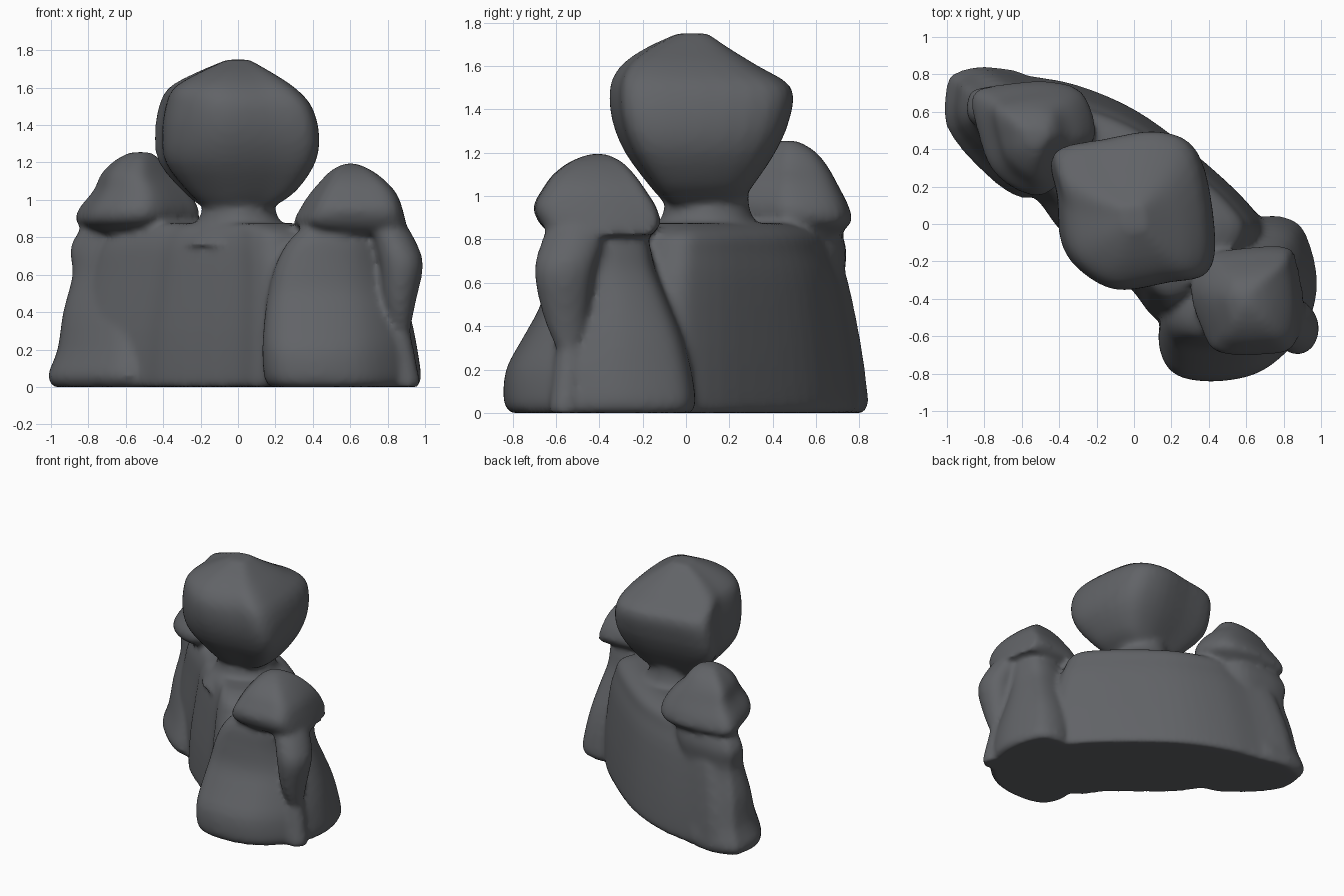
import bpy, bmesh, math
from mathutils import Vector

stone = bpy.data.materials.new("slate grey")
stone.diffuse_color = (0.12, 0.125, 0.135, 1)


def spline(pts, n, closed):
    """Catmull-Rom resampling with n steps per span."""
    pts = [Vector(p) for p in pts]
    m, out = len(pts), []
    get = (lambda i: pts[i % m]) if closed else (lambda i: pts[max(0, min(m - 1, i))])
    for i in range(m if closed else m - 1):
        a, b, c, d = (get(i + k) for k in (-1, 0, 1, 2))
        for s in range(n):
            t = s / n
            out.append(0.5 * (2 * b + (c - a) * t + (2 * a - 5 * b + 4 * c - d) * t * t
                              + (3 * b - a - 3 * c + d) * t ** 3))
    if not closed:
        out.append(pts[-1])
    return out


def loft(bm, outline, levels):
    """Stack one outline, fitted to (z, x0, x1, y0, y1) at every level."""
    ring = spline(outline, 4, True)
    xs, ys = [p[0] for p in outline], [p[1] for p in outline]
    unit = [((p.x - min(xs)) / (max(xs) - min(xs)), (p.y - min(ys)) / (max(ys) - min(ys)))
            for p in ring]
    rows = []
    for z, x0, x1, y0, y1 in spline(levels, 3, False):
        rows.append([bm.verts.new((x0 + u * (x1 - x0), y0 + v * (y1 - y0), z)) for u, v in unit])
    n = len(unit)
    for low, high in zip(rows, rows[1:]):
        for i in range(n):
            j = (i + 1) % n
            bm.faces.new((low[i], low[j], high[j], high[i]))
    bm.faces.new(rows[0][::-1])
    bm.faces.new(rows[-1])


def fuse(name, parts, voxel=0.02):
    """Fuse the lofted parts into one smooth clay-like skin."""
    bm = bmesh.new()
    for outline, levels in parts:
        loft(bm, outline, levels)
    bmesh.ops.recalc_face_normals(bm, faces=bm.faces)
    me = bpy.data.meshes.new(name)
    bm.to_mesh(me)
    bm.free()
    me.materials.append(stone)
    ob = bpy.data.objects.new(name, me)
    bpy.context.collection.objects.link(ob)
    rm = ob.modifiers.new("fuse", 'REMESH')
    rm.mode, rm.voxel_size, rm.use_smooth_shade = 'VOXEL', voxel, True
    sm = ob.modifiers.new("soften", 'SMOOTH')
    sm.factor, sm.iterations = 0.5, 6


circle = [(math.cos(a * math.pi / 4), math.sin(a * math.pi / 4)) for a in range(8)]

# Long curved middle body, running diagonally and narrowing upwards
wall = ([(.7, -.1), (.61, .1), (.3, .39), (0, .61), (-.3, .74), (-.55, .79), (-.85, .83),
         (-.9, .57), (-.78, .36), (-.53, .14), (-.4, -.03), (-.2, -.2), (-.02, -.35), (.1, -.5),
         (.25, -.55), (.5, -.4)],
        [(0, -.88, .69, -.53, .81), (.05, -.9, .71, -.55, .83), (.3, -.87, .7, -.53, .8),
         (.6, -.79, .65, -.47, .74), (.74, -.74, .6, -.42, .69), (.81, -.69, .57, -.39, .66),
         (.85, -.62, .5, -.34, .6), (.875, -.5, .4, -.27, .5)])

# Robe of the right-hand figure
right_robe = ([(.98, -.3), (.93, -.08), (.85, .02), (.68, .04), (.4, -.05), (.2, -.35),
               (.13, -.6), (.2, -.78), (.4, -.83), (.65, -.79), (.83, -.66), (.94, -.5)],
              [(0, .17, .96, -.81, .02), (.05, .14, .98, -.84, .04), (.2, .13, .96, -.83, .02),
               (.35, .14, .93, -.75, -.02), (.5, .16, .89, -.67, -.08),
               (.65, .2, .85, -.64, -.14), (.78, .27, .84, -.62, -.17),
               (.88, .38, .82, -.58, -.2)])

# Hanging sleeve with an elbow at the outer right end
sleeve = (circle, [(.3, .82, .92, -.6, -.48), (.45, .78, .95, -.66, -.45),
                   (.65, .76, .99, -.7, -.42), (.78, .72, .95, -.67, -.38),
                   (.88, .66, .89, -.63, -.36)])

# Spread hem corner below the elbow
hem = (circle, [(0, .8, .97, -.63, -.48), (.05, .8, .97, -.63, -.48), (.3, .78, .92, -.6, -.46)])

# Robe of the left-hand figure
left_robe = ([(-1, .75), (-1, .52), (-.8, .28), (-.6, .15), (-.42, .22), (-.4, .5),
              (-.55, .78), (-.8, .84), (-.95, .81)],
             [(0, -.97, -.4, .18, .81), (.06, -1, -.4, .14, .84), (.2, -.95, -.4, .18, .81),
              (.4, -.92, -.37, .25, .77), (.6, -.87, -.33, .32, .73), (.75, -.88, -.3, .36, .74),
              (.88, -.8, -.3, .38, .7)])

# Neck flaring into the shoulders, and the large middle head
neck = (circle, [(.76, -.32, .36, -.22, .42), (.83, -.27, .29, -.16, .36),
                 (.88, -.22, .23, -.12, .32), (.96, -.19, .2, -.1, .29),
                 (1.06, -.2, .22, -.1, .29)])
head = ([(-.42, .38), (-.15, .45), (.15, .49), (.35, .38), (.43, -.02), (.4, -.26), (.2, -.31),
         (-.08, -.35), (-.28, -.25), (-.38, -.1), (-.4, .15)],
        [(.97, -.2, .2, -.1, .25), (1.05, -.29, .31, -.17, .31), (1.2, -.41, .41, -.28, .41),
         (1.35, -.43, .43, -.34, .475), (1.5, -.41, .39, -.35, .485), (1.6, -.36, .3, -.3, .33),
         (1.68, -.22, .18, -.19, .2), (1.75, -.06, .06, -.04, .1)])

# Small hooded head on the right, with a drooping brim
right_hood = ([(.88, -.2), (.82, -.12), (.5, -.14), (.37, -.2), (.3, -.35), (.37, -.58),
               (.45, -.68), (.7, -.69), (.88, -.65), (.92, -.45)],
              [(.82, .42, .91, -.61, -.16), (.87, .3, .9, -.67, -.12), (.95, .33, .88, -.7, -.14),
               (1.03, .38, .85, -.66, -.19), (1.1, .44, .79, -.61, -.24),
               (1.16, .5, .71, -.53, -.3), (1.195, .57, .63, -.44, -.37)])

# Small hooded head on the left
left_hood = ([(-.86, .68), (-.82, .45), (-.75, .28), (-.6, .17), (-.45, .17), (-.26, .38),
              (-.2, .5), (-.27, .7), (-.45, .76), (-.72, .74)],
             [(.83, -.78, -.3, .31, .71), (.88, -.86, -.22, .2, .76), (.95, -.85, -.21, .17, .75),
              (1.05, -.77, -.27, .22, .7), (1.14, -.73, -.36, .28, .65),
              (1.21, -.66, -.41, .35, .59), (1.255, -.58, -.46, .42, .51)])

fuse("three_joined_figures", [wall, right_robe, sleeve, hem, left_robe, neck, head,
                              right_hood, left_hood])
